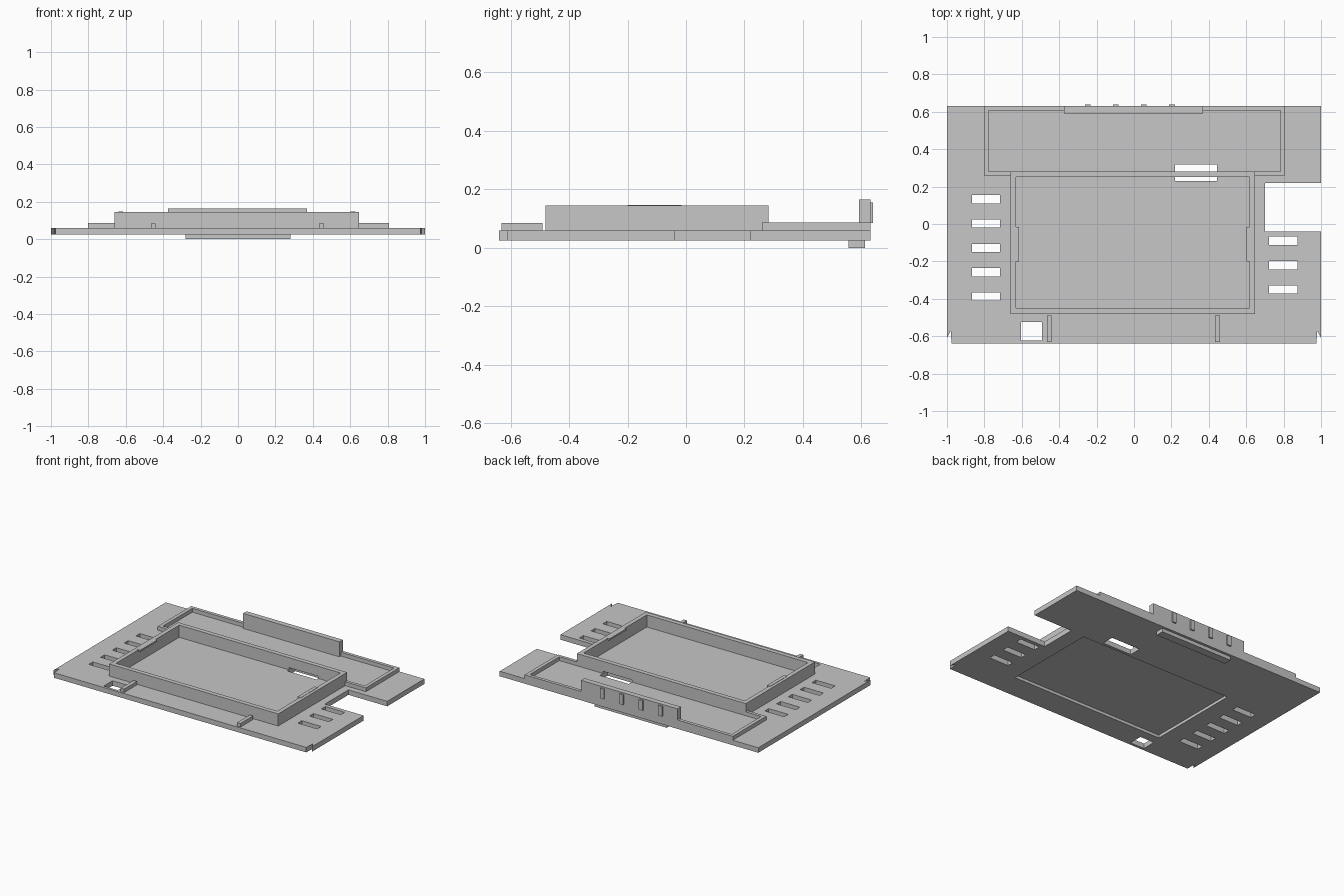
import bpy
import bmesh
from mathutils import Matrix, Vector

if "Cube" in bpy.data.objects:
    bpy.data.objects.remove(bpy.data.objects["Cube"])

grey = bpy.data.materials.new("plain grey")
grey.use_nodes = True
grey.diffuse_color = (0.57, 0.57, 0.57, 1)
grey.node_tree.nodes["Principled BSDF"].inputs["Base Color"].default_value = grey.diffuse_color

BOTTOM, TOP = 0.025, 0.06  # plate levels


def finish(name, bm):
    bmesh.ops.recalc_face_normals(bm, faces=bm.faces)
    mesh = bpy.data.meshes.new(name)
    bm.to_mesh(mesh)
    bm.free()
    mesh.materials.append(grey)
    obj = bpy.data.objects.new(name, mesh)
    bpy.context.collection.objects.link(obj)
    return obj


def boxes(name, *extents):
    """One object from boxes given as x0, x1, y0, y1, z0, z1."""
    bm = bmesh.new()
    for x0, x1, y0, y1, z0, z1 in extents:
        mid = Vector((x0 + x1, y0 + y1, z0 + z1)) / 2
        size = Matrix.Diagonal((x1 - x0, y1 - y0, z1 - z0, 1))
        bmesh.ops.create_cube(bm, size=1, matrix=Matrix.Translation(mid) @ size)
    return finish(name, bm)


def prism(name, outline, z0, z1):
    bm = bmesh.new()
    face = bm.faces.new([bm.verts.new((x, y, z0)) for x, y in outline])
    made = bmesh.ops.extrude_face_region(bm, geom=[face])["geom"]
    verts = [v for v in made if isinstance(v, bmesh.types.BMVert)]
    bmesh.ops.translate(bm, verts=verts, vec=(0, 0, z1 - z0))
    # keep the starting face as the underside of the solid
    if not face.is_valid or all(len(e.link_faces) < 2 for e in face.edges):
        bmesh.ops.holes_fill(bm, edges=bm.edges)
    return finish(name, bm)


def cut(obj, *extents):
    """Subtract boxes one after another, so that they may overlap."""
    for extent in extents:
        cutter = boxes("cutter", extent)
        cutter.hide_render = True
        mod = obj.modifiers.new("cut", 'BOOLEAN')
        mod.operation, mod.solver, mod.object = 'DIFFERENCE', 'EXACT', cutter
        bpy.context.view_layer.objects.active = obj
        bpy.ops.object.modifier_apply(modifier=mod.name)
        bpy.data.objects.remove(cutter)


# Base plate with side notch and nicked front corners
plate = prism("base_plate", [
    (-0.975, -0.64), (0.975, -0.64), (0.98, -0.57), (1, -0.61),
    (1, -0.04), (0.7, -0.04), (0.7, 0.22), (1, 0.22), (1, 0.63),
    (-1, 0.63), (-1, -0.61), (-0.98, -0.57)], BOTTOM, TOP)

# Vent slots, cable slot, square hole and underside recess
cable_slot = (0.22, 0.445, 0.23, 0.317, 0, 0.075)
holes = [(-0.867, -0.717, y - 0.022, y + 0.022, 0, 0.1)
         for y in (0.132, 0.002, -0.128, -0.258, -0.388)]
holes += [(0.723, 0.873, y - 0.022, y + 0.022, 0, 0.1)
          for y in (-0.09, -0.22, -0.35)]
holes += [cable_slot, (-0.603, -0.493, -0.622, -0.525, 0, 0.1),
          (-0.59, 0.59, -0.46, 0.21, 0, 0.045)]
cut(plate, *holes)

# Tall rectangular frame with small lips inside its rim
frame = boxes("screen_frame", (-0.66, 0.647, -0.48, 0.282, TOP, 0.145))
cut(frame, (-0.63, 0.617, -0.448, 0.25, 0, 0.2), cable_slot)
boxes("frame_lips", (-0.64, -0.615, -0.2, -0.015, 0.135, 0.147),
      (0.602, 0.627, -0.2, -0.015, 0.135, 0.147))

# Low rear bay
bay = boxes("rear_bay_wall", (-0.803, 0.807, 0.26, 0.63, TOP, 0.087))
cut(bay, (-0.778, 0.782, 0.282, 0.607, 0, 0.2), cable_slot)

# Rear panel with its ribs, and the tab below it
boxes("rear_panel", (-0.375, 0.37, 0.592, 0.63, TOP, 0.165))
boxes("rear_ribs", *[(x - 0.015, x + 0.015, 0.628, 0.64, 0.085, 0.155)
                     for x in (-0.247, -0.097, 0.053, 0.203)])
boxes("underside_tab", (-0.28, 0.28, 0.555, 0.612, 0, BOTTOM))

# Front rails
boxes("front_rails", *[(x - 0.013, x + 0.013, -0.63, -0.49, TOP, 0.085)
                       for x in (-0.453, 0.447)])
